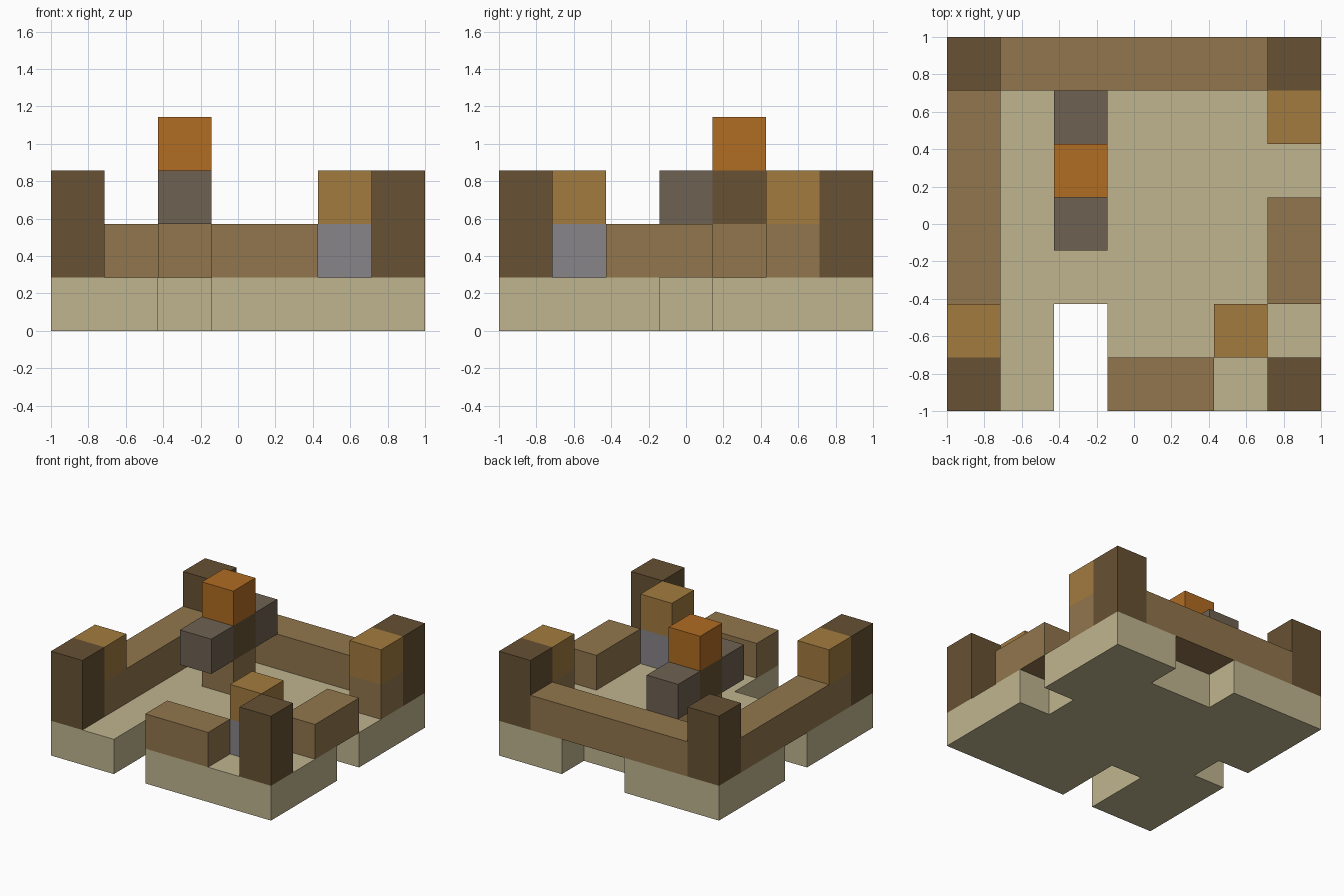
import bpy
import bmesh

if "Cube" in bpy.data.objects:
    bpy.data.objects.remove(bpy.data.objects["Cube"], do_unlink=True)

CELLS = 7
U = 2 / CELLS  # edge of one block


def material(name, hex_colour):
    """Flat material from an sRGB hex colour, stored as linear values."""
    srgb = [int(hex_colour[i:i + 2], 16) / 255 for i in (0, 2, 4)]
    rgba = [c / 12.92 if c <= 0.04045 else ((c + 0.055) / 1.055) ** 2.4
            for c in srgb] + [1.0]
    mat = bpy.data.materials.new(name)
    mat.use_nodes = True
    mat.diffuse_color = rgba
    mat.node_tree.nodes["Principled BSDF"].inputs["Base Color"].default_value = rgba
    return mat


sand = material("sand", "C0B58F")
brown = material("brown", "92764D")
dark_brown = material("dark brown", "675133")
gold = material("gold", "A27B3F")
orange = material("orange", "B06C22")
warm_grey = material("warm grey", "6E6152")
stone_grey = material("stone grey", "878587")


def add_object(name, bm, mat):
    mesh = bpy.data.meshes.new(name)
    bm.to_mesh(mesh)
    bm.free()
    mesh.materials.append(mat)
    obj = bpy.data.objects.new(name, mesh)
    bpy.context.collection.objects.link(obj)
    return obj


def block(name, mat, cell, size=(1, 1, 1)):
    """Box starting at a grid cell (column, row, layer), sized in cells."""
    bm = bmesh.new()
    bmesh.ops.create_cube(bm, size=1)
    for v in bm.verts:
        for axis in range(3):
            v.co[axis] = (cell[axis] + (v.co[axis] + 0.5) * size[axis]) * U
            if axis < 2:
                v.co[axis] -= 1
    return add_object(name, bm, mat)


# Floor slab with openings cut into its edges
openings = {(2, 0), (2, 1), (0, 3), (6, 3), (3, 6), (4, 6)}
bm = bmesh.new()
bmesh.ops.create_grid(bm, x_segments=CELLS, y_segments=CELLS, size=1)
cut = []
for f in bm.faces:
    c = f.calc_center_median()
    if (int((c.x + 1) / U), int((c.y + 1) / U)) in openings:
        cut.append(f)
bmesh.ops.delete(bm, geom=cut, context="FACES")
bmesh.ops.dissolve_limit(bm, angle_limit=0.01, verts=bm.verts[:], edges=bm.edges[:])
floor = add_object("floor", bm, sand)
slab = floor.modifiers.new("thickness", "SOLIDIFY")
slab.thickness = U
slab.offset = 1

# Corner towers
for side, column in (("right", 0), ("left", CELLS - 1)):
    for end, row in (("front", 0), ("back", CELLS - 1)):
        block(f"{end}_{side}_tower", dark_brown, (column, row, 1), (1, 1, 2))

# Low walls
block("back_wall", brown, (1, 6, 1), (5, 1, 1))
block("right_wall", brown, (0, 1, 1), (1, 5, 1))
block("front_wall", brown, (3, 0, 1), (2, 1, 1))
block("left_wall", brown, (6, 2, 1), (1, 2, 1))
block("left_wall_end", brown, (6, 5, 1))

# Raised wall blocks
block("right_wall_cap", gold, (0, 1, 2))
block("left_wall_cap", gold, (6, 5, 2))

# Inner post
block("post_base", stone_grey, (5, 1, 1))
block("post_cap", gold, (5, 1, 2))

# Blocky figure with outstretched arms
block("figure_legs", brown, (2, 4, 1))
block("figure_body", dark_brown, (2, 4, 2))
block("figure_front_arm", warm_grey, (2, 3, 2))
block("figure_back_arm", warm_grey, (2, 5, 2))
block("figure_head", orange, (2, 4, 3))
